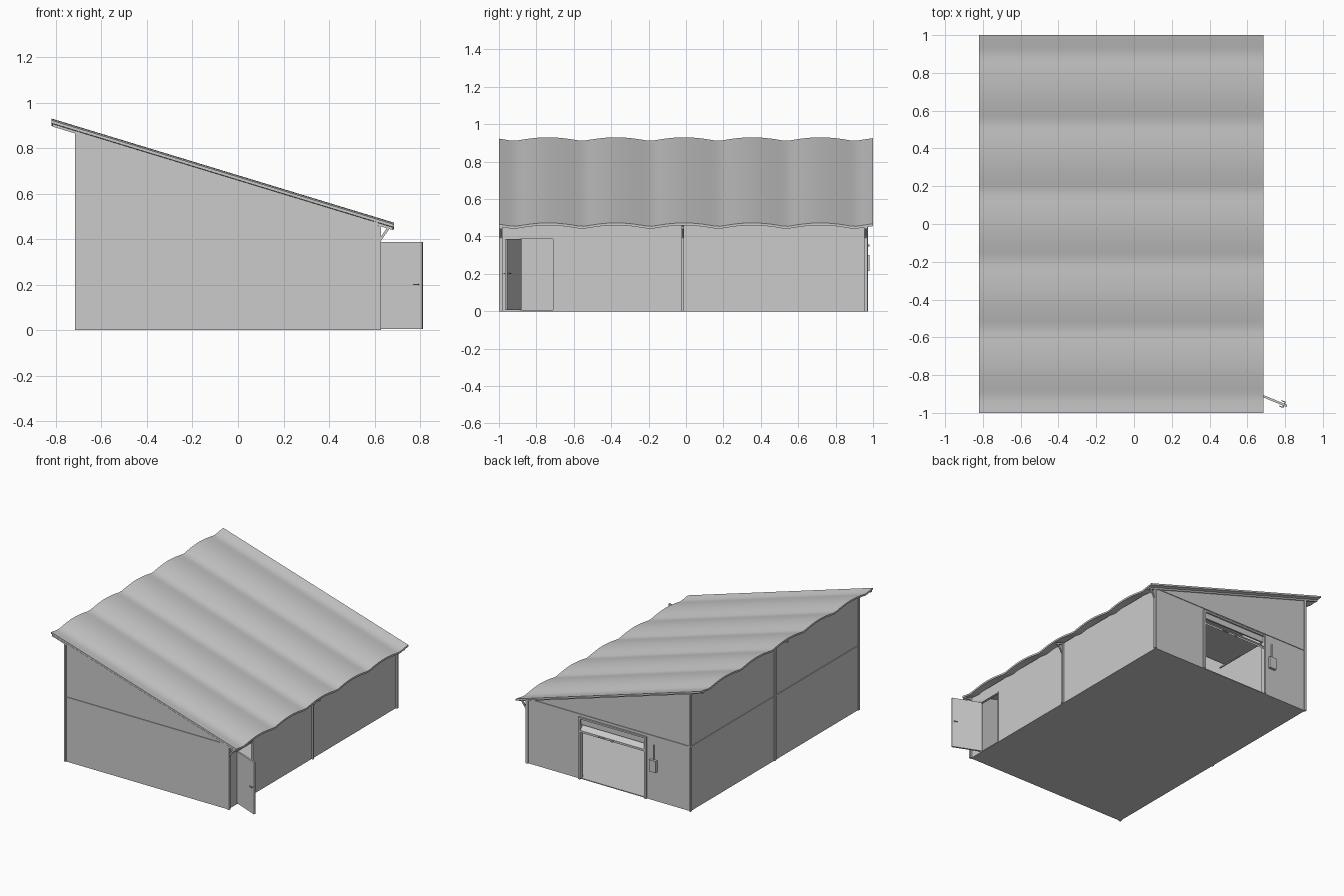
import bpy, bmesh, math
from mathutils import Vector, Matrix

if "Cube" in bpy.data.objects:
    bpy.data.objects.remove(bpy.data.objects["Cube"])


def roof_z(x):
    return 0.92 - 0.304 * (x + 0.82)


def finish(name, bm):
    bmesh.ops.recalc_face_normals(bm, faces=bm.faces)
    me = bpy.data.meshes.new(name)
    bm.to_mesh(me)
    bm.free()
    ob = bpy.data.objects.new(name, me)
    bpy.context.collection.objects.link(ob)
    return ob


def prism(name, pts, a, b, axis='y'):
    """Extrude an outline (xz along y, or yz along x) from a to b."""
    bm = bmesh.new()
    vs = [bm.verts.new((p, a, q) if axis == 'y' else (a, p, q)) for p, q in pts]
    face = bm.faces.new(vs)
    ext = bmesh.ops.extrude_face_region(bm, geom=[face])['geom']
    d = Vector((0, b - a, 0)) if axis == 'y' else Vector((b - a, 0, 0))
    bmesh.ops.translate(bm, vec=d, verts=[g for g in ext if isinstance(g, bmesh.types.BMVert)])
    return finish(name, bm)


def box(name, x, y, z):
    return prism(name, [(x[0], z[0]), (x[1], z[0]), (x[1], z[1]), (x[0], z[1])], y[0], y[1])


L, R, F, B = -0.71, 0.615, -0.993, 0.962   # outer wall planes
T = 0.012                                  # wall thickness
BEAM = 0.475


def top(x):
    return roof_z(x) - 0.013


# Floor slab
box("floor", (L, R), (F, B), (0, 0.006))

# Front and left walls
prism("front_wall", [(L, 0), (R, 0), (R, top(R)), (L, top(L))], F, F + T)
box("left_wall", (L, L + T), (F, B), (0, top(L)))

# Right wall with doorway
D0, D1, DH = -0.885, -0.706, 0.39
prism("right_wall", [(F, 0), (D0, 0), (D0, DH), (D1, DH), (D1, 0), (B, 0), (B, top(R)), (F, top(R))],
      R - T, R, 'x')

# Back wall with vehicle doorway
G0, G1, GH = -0.34, 0.18, 0.40
prism("back_wall", [(L, 0), (G0, 0), (G0, GH), (G1, GH), (G1, 0), (R, 0), (R, top(R)), (L, top(L))],
      B - T, B)

# Corrugated roof sheet
bm = bmesh.new()
N = 66
rows = []
for i in range(N + 1):
    y = -1 + 2 * i / N
    w = -0.01 + 0.02 * abs(math.sin(math.pi * (y + 0.92) / 0.364))
    rows.append([bm.verts.new((x, y, roof_z(x) + w - d))
                 for x, d in ((-0.82, 0), (0.685, 0), (0.685, 0.013), (-0.82, 0.013))])
for a, b in zip(rows, rows[1:]):
    for k in range(4):
        bm.faces.new((a[k], a[(k + 1) % 4], b[(k + 1) % 4], b[k]))
bm.faces.new(rows[0])
bm.faces.new(rows[-1])
roof = finish("corrugated_roof", bm)
bpy.context.view_layer.objects.active = roof
roof.select_set(True)
bpy.ops.object.shade_smooth_by_angle(angle=math.radians(30))

# Frames: posts, rafters and eave braces at the front, middle and back
for tag, y0, y1 in (("front", -0.999, -0.982), ("middle", -0.025, -0.01), ("back", 0.953, 0.97)):
    box(tag + "_left_post", (L - 0.007, L + 0.008), (y0, y1), (0, top(L) - 0.008))
    box(tag + "_right_post", (R - 0.007, R + 0.012), (y0, y1), (0, top(R) - 0.012))
    prism(tag + "_rafter", [(-0.815, roof_z(-0.815) - 0.012), (0.68, roof_z(0.68) - 0.012),
                            (0.68, roof_z(0.68) - 0.024), (-0.815, roof_z(-0.815) - 0.024)], y0, y1)
    prism(tag + "_eave_brace", [(0.622, 0.385), (0.622, 0.402), (0.656, 0.452), (0.67, 0.452)],
          y0 + 0.004, y1 - 0.004)

# Horizontal rails at mid height
box("front_rail", (L, R), (F - 0.005, F), (BEAM - 0.006, BEAM + 0.002))
box("back_rail", (L, R), (B, B + 0.005), (BEAM - 0.006, BEAM + 0.002))
box("left_rail", (L - 0.005, L), (F, B), (BEAM - 0.006, BEAM + 0.002))

# Side door frame
for n, y in (("left", (D0 - 0.006, D0 + 0.002)), ("right", (D1 - 0.004, D1 + 0.004))):
    box("door_jamb_" + n, (R - 0.014, R + 0.003), y, (0, DH))
box("door_head", (R - 0.014, R + 0.003), (-0.978, D1 + 0.004), (DH - 0.004, DH + 0.004))

# Open side door with handles, built along x and swung about its hinge
swing = Matrix.Translation((0.62, D0, 0)) @ Matrix.Rotation(math.radians(-22.5), 4, 'Z')
door = [box("side_door", (0, 0.205), (-0.006, 0.006), (0.006, 0.387))]
for n, s in (("outer", -1), ("inner", 1)):
    ys = sorted((s * 0.005, s * 0.016))
    door.append(box("door_handle_stem_" + n, (0.186, 0.192), ys, (0.198, 0.204)))
    ys = sorted((s * 0.013, s * 0.018))
    door.append(box("door_handle_" + n, (0.168, 0.192), ys, (0.198, 0.204)))
for ob in door:
    ob.matrix_world = swing

# Vehicle doorway frame
for n, x in (("left", (G0 - 0.016, G0)), ("right", (G1, G1 + 0.016))):
    box("garage_jamb_" + n, x, (B - 0.02, B + 0.012), (0, 0.45))
box("garage_head", (G0 - 0.016, G1 + 0.016), (B - 0.02, B + 0.012), (0.443, 0.455))

# Raised overhead door: short front lip and panel tucked under the ceiling
prism("overhead_door", [(B + 0.01, 0.345), (B + 0.01, 0.36), (B - 0.035, 0.405), (0.55, 0.42),
                        (0.55, 0.408), (B - 0.04, 0.393)], G0, G1, 'x')
box("door_pull", (-0.02, 0.03), (B + 0.01, B + 0.018), (0.35, 0.356))
box("door_lock", (-0.09, -0.075), (B + 0.01, B + 0.02), (0.347, 0.358))
for n, x in (("left", G0 - 0.006), ("right", G1 - 0.002)):
    box("door_track_" + n, (x, x + 0.008), (0.5, B - 0.01), (0.4, 0.41))

# Control box with conduit
box("control_box", (-0.44, -0.385), (B, B + 0.02), (0.215, 0.3))
box("conduit", (-0.416, -0.411), (B, B + 0.007), (0.3, 0.41))
